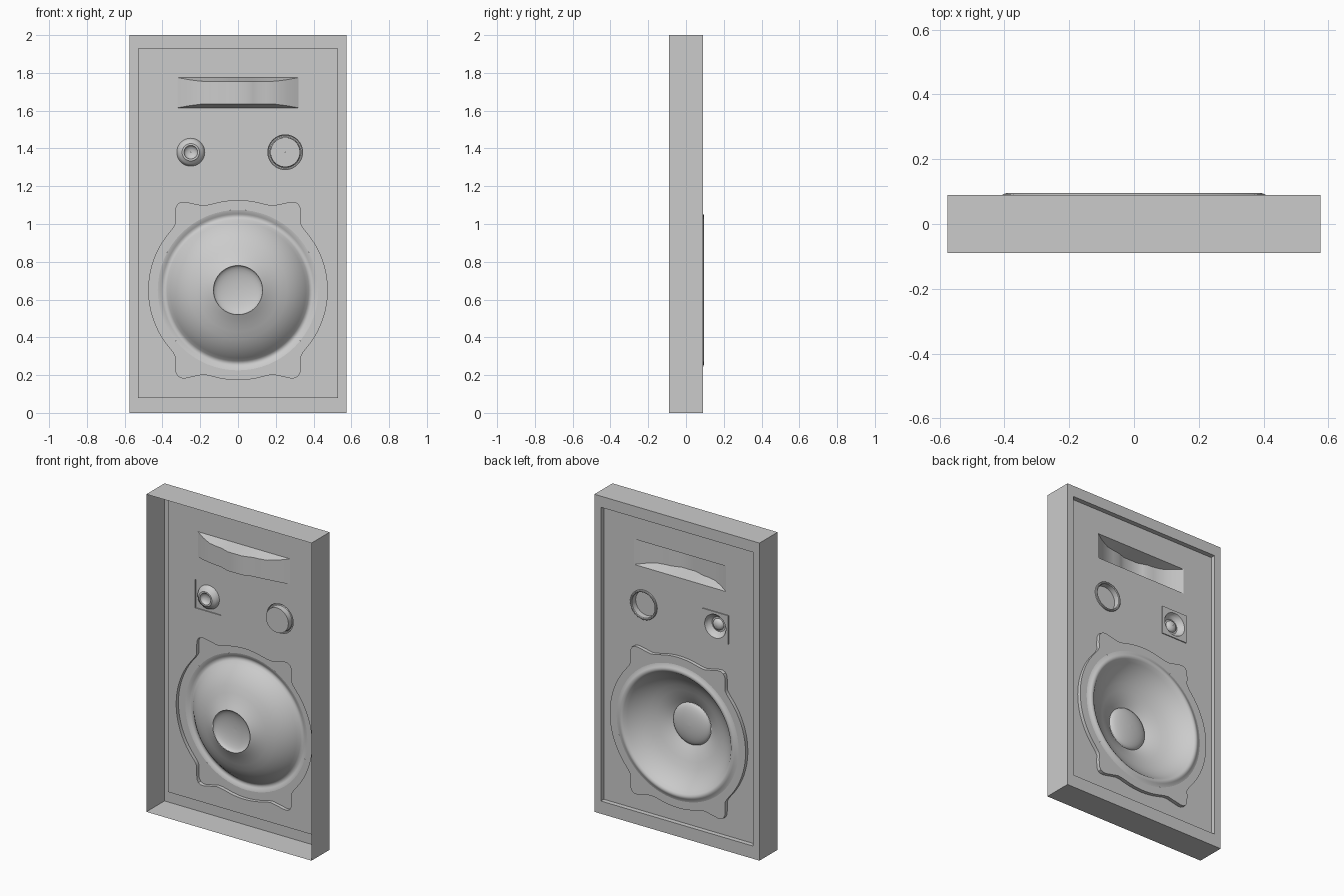
import bpy, bmesh, math

if "Cube" in bpy.data.objects:
    bpy.data.objects.remove(bpy.data.objects["Cube"])

BAFFLE, RIM = 0.06, 0.09     # y of the recessed panel and of the frame face
WOOFER, TWEETER, PORT = (0, 0.65), (-0.25, 1.38), (0.25, 1.38)


def rect(x0, x1, z0, z1):
    return [(x0, z0), (x1, z0), (x1, z1), (x0, z1)]


def circle(c, r, n=64):
    return [(c[0] + r * math.cos(2 * math.pi * i / n),
             c[1] + r * math.sin(2 * math.pi * i / n)) for i in range(n)]


def finish(name, bm, angle=35):
    bmesh.ops.remove_doubles(bm, verts=bm.verts, dist=1e-5)
    bmesh.ops.recalc_face_normals(bm, faces=bm.faces)
    if sum(f.normal.y * f.calc_area() for f in bm.faces) < 0:
        bmesh.ops.reverse_faces(bm, faces=bm.faces)
    me = bpy.data.meshes.new(name)
    bm.to_mesh(me)
    bm.free()
    ob = bpy.data.objects.new(name, me)
    bpy.context.collection.objects.link(ob)
    bpy.ops.object.select_all(action='DESELECT')
    ob.select_set(True)
    bpy.context.view_layer.objects.active = ob
    bpy.ops.object.shade_smooth_by_angle(angle=math.radians(angle))
    return ob


def fill(bm, loops, y):
    """Flat sheet: first loop is the outline, the others are holes."""
    edges = []
    for loop in loops:
        vs = [bm.verts.new((x, y, z)) for x, z in loop]
        edges += [bm.edges.new((vs[i - 1], vs[i])) for i in range(len(vs))]
    bmesh.ops.triangle_fill(bm, edges=edges, use_beauty=True, normal=(0, 1, 0))


def skin(bm, rings):
    """Join (loop, y) rings of equal length with quads."""
    rows = [[bm.verts.new((x, y, z)) for x, z in loop] for loop, y in rings]
    for a, b in zip(rows, rows[1:]):
        for i in range(len(a)):
            bm.faces.new((a[i - 1], a[i], b[i], b[i - 1]))


def lathe(bm, c, profile, n=64):
    skin(bm, [(circle(c, max(r, 0.0005), n), y) for r, y in profile])


# woofer basket outline: a circle with four rounded ears
ear = [(44, .475), (47, .483), (50, .515), (53, .545), (55, .555), (57, .553),
       (59, .542), (61, .525), (64, .503), (67, .484), (70, .477)]
quarter = [(a, .473) for a in range(0, 44, 4)] + ear + [(a, .474) for a in range(74, 90, 4)]
half = quarter + [(90, .474)] + [(180 - a, r) for a, r in reversed(quarter)]
polar = half + [(360 - a, r) for a, r in reversed(half[1:-1])]
basket = [(WOOFER[0] + r * math.cos(math.radians(a)),
           WOOFER[1] + r * math.sin(math.radians(a))) for a, r in polar]

outer = rect(-.575, .575, 0, 2)
inner = rect(-.53, .53, .08, 1.93)
mouth = rect(-.32, .32, 1.615, 1.775)
plate = rect(TWEETER[0] - .09, TWEETER[0] + .09, TWEETER[1] - .09, TWEETER[1] + .09)

# cabinet shell, open at -y, stepping in to the baffle at +y
bm = bmesh.new()
skin(bm, [(outer, -.09), (outer, RIM), (inner, RIM), (inner, BAFFLE)])
finish("cabinet_shell", bm)

# baffle panel with cutouts
bm = bmesh.new()
fill(bm, [inner, basket, mouth, plate, circle(PORT, .092)], BAFFLE)
finish("baffle", bm)

# woofer basket flange
bm = bmesh.new()
skin(bm, [(basket, BAFFLE), (basket, .083)])
fill(bm, [basket, circle(WOOFER, .425)], .083)
finish("woofer_flange", bm)

# surround roll and flared cone
bm = bmesh.new()
lathe(bm, WOOFER, [(.425, .083), (.412, .086), (.403, .092), (.395, .095), (.385, .095),
                   (.375, .088), (.36, .07), (.335, .044), (.30, .017), (.26, -.006),
                   (.22, -.022), (.185, -.037), (.155, -.052), (.13, -.066)], 96)
finish("woofer_cone", bm, 60)

# dust cap dome
bm = bmesh.new()
lathe(bm, WOOFER, [(.131 * math.cos(t * math.pi / 16), -.064 + .035 * math.sin(t * math.pi / 16))
                   for t in range(9)])
finish("dust_cap", bm, 60)

# horn: curved back wall between tapered top and bottom walls
side = [(.32, BAFFLE), (.26, .027), (.20, .003), (.15, -.006), (.11, -.010),
        (.08, -.020), (.05, -.030)]
path = [(-x, y) for x, y in side] + [(x, y) for x, y in reversed(side)]
bm = bmesh.new()
rows = []
for x, y in path:
    taper = .02 * min(1, (BAFFLE - y) / .06)
    rows.append([bm.verts.new(p) for p in ((x, BAFFLE, 1.615), (x, y, 1.615 + taper),
                                           (x, y, 1.775 - taper), (x, BAFFLE, 1.775))])
for a, b in zip(rows, rows[1:]):
    for i in range(3):
        bm.faces.new((a[i], b[i], b[i + 1], a[i + 1]))
bmesh.ops.dissolve_degenerate(bm, edges=bm.edges, dist=1e-5)
finish("horn", bm, 40)

# tweeter mounting plate
bm = bmesh.new()
skin(bm, [(plate, BAFFLE), (plate, .066)])
fill(bm, [plate, circle(TWEETER, .078)], .066)
finish("tweeter_plate", bm)

# tweeter rings and dome
bm = bmesh.new()
lathe(bm, TWEETER, [(.078, .066), (.074, .066), (.068, .052), (.062, .044), (.052, .038),
                    (.046, .032), (.036, .032), (.034, .040), (.026, .047), (.014, .052), (0, .053)])
finish("tweeter_dome", bm)

# port: raised lip and shallow cup
bm = bmesh.new()
lathe(bm, PORT, [(.092, BAFFLE), (.092, .068), (.089, .071), (.083, .071), (.079, .067),
                 (.078, .032), (0, .032)])
finish("port_cup", bm)
